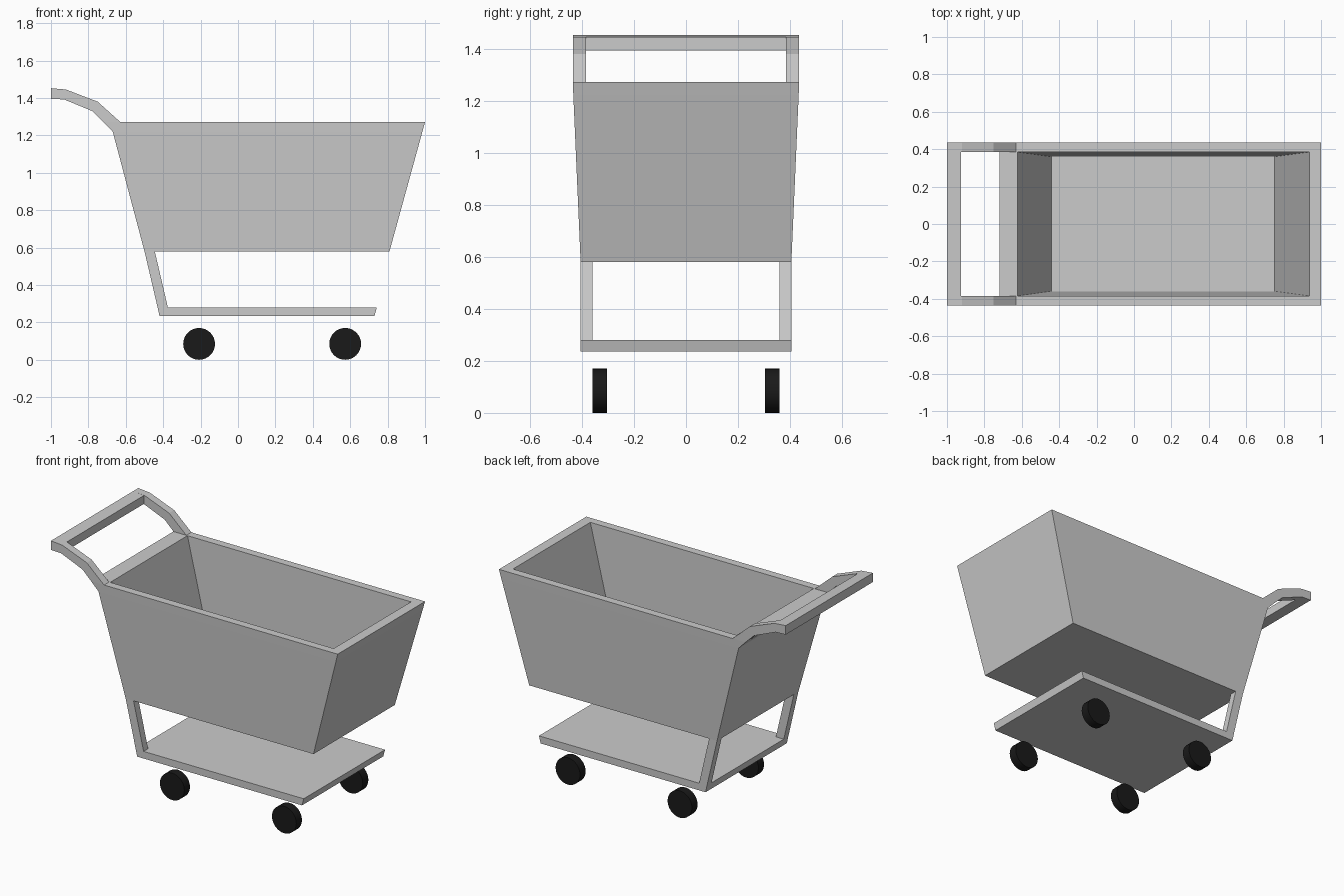
import bpy, bmesh
from math import radians

if "Cube" in bpy.data.objects:
    bpy.data.objects.remove(bpy.data.objects["Cube"])


def finish(name, bm):
    bmesh.ops.recalc_face_normals(bm, faces=bm.faces)
    mesh = bpy.data.meshes.new(name)
    bm.to_mesh(mesh)
    bm.free()
    ob = bpy.data.objects.new(name, mesh)
    bpy.context.collection.objects.link(ob)
    return ob


def extrude_profile(name, pts, y0, y1):
    """Extrude an x/z outline from y0 to y1."""
    bm = bmesh.new()
    face = bm.faces.new([bm.verts.new((x, y0, z)) for x, z in pts])
    new = bmesh.ops.extrude_face_region(bm, geom=[face])["geom"]
    moved = [v for v in new if isinstance(v, bmesh.types.BMVert)]
    bmesh.ops.translate(bm, vec=(0, y1 - y0, 0), verts=moved)
    return finish(name, bm)


def loft(name, rings):
    """Join rectangular rings (back x, front x, half width, z), capping both ends."""
    bm = bmesh.new()
    loops = [[bm.verts.new(p) for p in
              ((a, -w, z), (b, -w, z), (b, w, z), (a, w, z))]
             for a, b, w, z in rings]
    for lo, hi in zip(loops, loops[1:]):
        for i in range(4):
            j = (i + 1) % 4
            bm.faces.new((lo[i], lo[j], hi[j], hi[i]))
    bm.faces.new(loops[0])
    bm.faces.new(loops[-1])
    return finish(name, bm)


# Basket: outside walls, wide rear rim, then inside walls and floor
loft("basket", [(-0.50, 0.81, 0.405, 0.58),
                (-0.67, 0.986, 0.433, 1.22),
                (-0.72, 1.00, 0.435, 1.272),
                (-0.622, 0.937, 0.385, 1.272),
                (-0.442, 0.752, 0.36, 0.602)])

# Curved handle arms and rear legs, mirrored on both sides
arm = [(-0.63, 1.272), (-0.75, 1.38), (-0.92, 1.445), (-1.0, 1.452),
       (-1.0, 1.395), (-0.93, 1.392), (-0.78, 1.33), (-0.72, 1.272)]
leg = [(-0.50, 0.58), (-0.445, 0.58), (-0.375, 0.28), (-0.43, 0.28)]
for side, s in (("right", -1), ("left", 1)):
    extrude_profile(f"handle_arm_{side}", arm, s * 0.385, s * 0.435)
    extrude_profile(f"rear_leg_{side}", leg, s * 0.36, s * 0.405)

# Push bar between the arms
extrude_profile("push_bar", [(-1.0, 1.395), (-0.925, 1.392), (-0.925, 1.445), (-1.0, 1.452)],
                -0.385, 0.385)

# Lower tray
extrude_profile("lower_tray", [(-0.42, 0.235), (0.73, 0.235), (0.742, 0.28), (-0.43, 0.28)],
                -0.405, 0.405)

# Wheels
black = bpy.data.materials.new("black_rubber")
black.diffuse_color = (0.01, 0.01, 0.01, 1)
black.use_nodes = True
black.node_tree.nodes["Principled BSDF"].inputs["Base Color"].default_value = black.diffuse_color
for end, x in (("rear", -0.208), ("front", 0.573)):
    for side, y in (("right", -0.331), ("left", 0.331)):
        bpy.ops.mesh.primitive_cylinder_add(vertices=32, radius=0.085, depth=0.056,
                                            location=(x, y, 0.085),
                                            rotation=(radians(90), 0, 0))
        wheel = bpy.context.object
        wheel.name = f"wheel_{end}_{side}"
        wheel.data.materials.append(black)
        bpy.ops.object.shade_smooth_by_angle()
